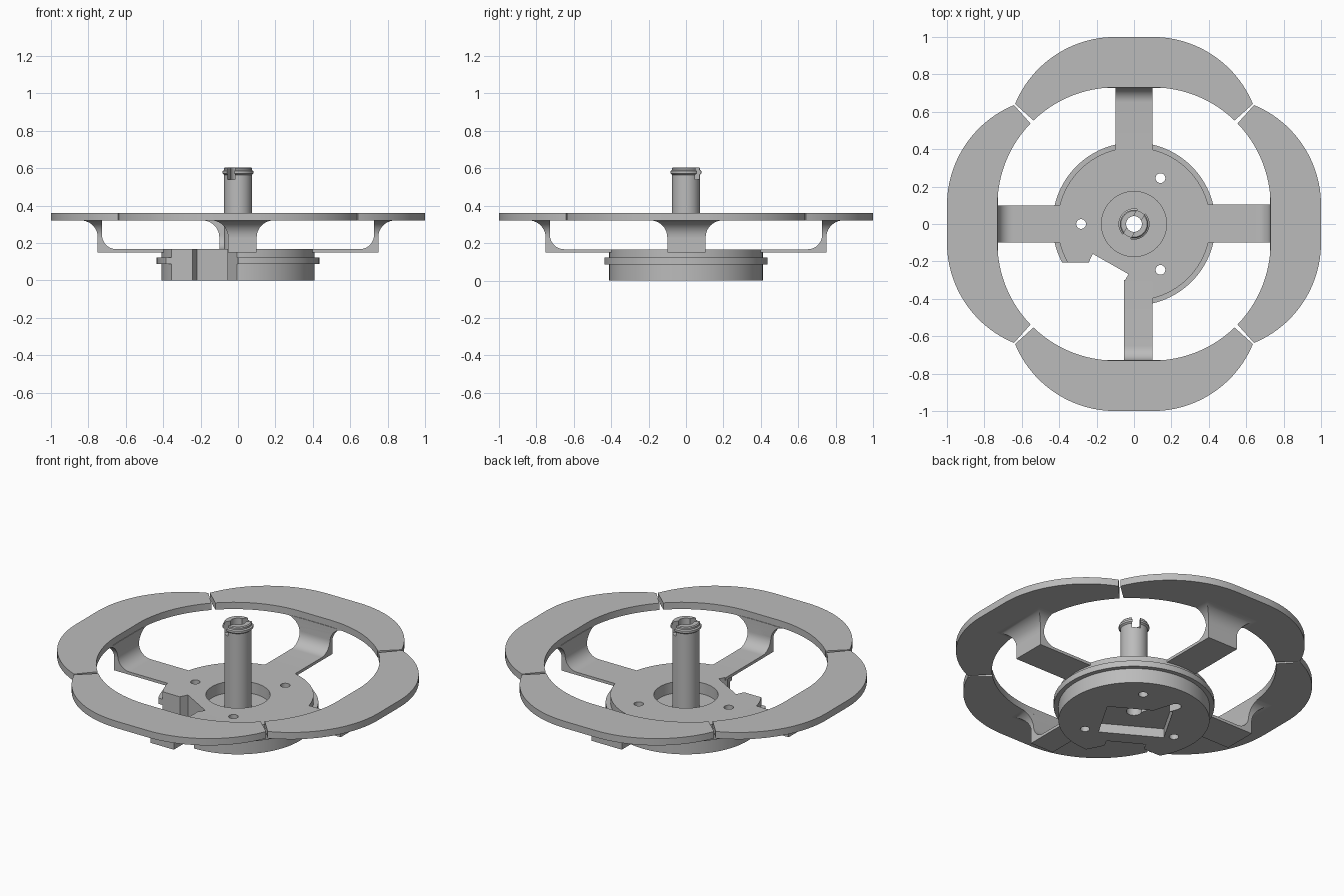
import bpy, bmesh, math
from mathutils import Matrix, Vector

old = bpy.data.objects.get("Cube")
if old:
    bpy.data.objects.remove(old, do_unlink=True)

grey = bpy.data.materials.new("plain grey")
grey.use_nodes = True
grey.diffuse_color = (0.5, 0.5, 0.5, 1)
grey.node_tree.nodes["Principled BSDF"].inputs["Base Color"].default_value = (0.5, 0.5, 0.5, 1)


def finish(name, bm):
    bmesh.ops.recalc_face_normals(bm, faces=bm.faces)
    mesh = bpy.data.meshes.new(name)
    bm.to_mesh(mesh)
    bm.free()
    mesh.materials.append(grey)
    ob = bpy.data.objects.new(name, mesh)
    bpy.context.collection.objects.link(ob)
    return ob


def arc(cx, cy, r, a0, a1, n):
    steps = [math.radians(a0 + (a1 - a0) * i / n) for i in range(n + 1)]
    return [(cx + r * math.cos(a), cy + r * math.sin(a)) for a in steps]


def loft(name, rings, matrix=Matrix()):
    """Closed skin through matching rings of points, capped at both ends."""
    bm = bmesh.new()
    rows = [[bm.verts.new(matrix @ Vector(p)) for p in ring] for ring in rings]
    for a, b in zip(rows, rows[1:]):
        for i in range(len(a)):
            j = (i + 1) % len(a)
            bm.faces.new((a[i], a[j], b[j], b[i]))
    bm.faces.new(rows[0])
    bm.faces.new(rows[-1])
    return finish(name, bm)


def prism(name, pts, z0, z1, matrix=Matrix()):
    return loft(name, [[(x, y, z) for x, y in pts] for z in (z0, z1)], matrix)


def turned(name, profile, n=96):
    """Solid of revolution from (radius, height) pairs."""
    return loft(name, [[(x, y, z) for x, y in arc(0, 0, r, 0, 360, n)[:-1]]
                       for r, z in profile])


def box(name, x0, x1, y0, y1, z0, z1, matrix=Matrix()):
    return prism(name, [(x0, y0), (x1, y0), (x1, y1), (x0, y1)], z0, z1, matrix)


def select(ob):
    bpy.ops.object.select_all(action='DESELECT')
    ob.select_set(True)
    bpy.context.view_layer.objects.active = ob


def cut(target, cutters):
    select(target)
    for c in cutters:
        mod = target.modifiers.new("cut", 'BOOLEAN')
        mod.operation = 'DIFFERENCE'
        mod.solver = 'EXACT'
        mod.object = c
        bpy.ops.object.modifier_apply(modifier=mod.name)
        bpy.data.objects.remove(c, do_unlink=True)


def turn(deg):
    return Matrix.Rotation(math.radians(deg), 4, 'Z')


parts = []
HUB_TOP = 0.167

# Rim: four equal segments with narrow diagonal gaps, drawn for the +y side
outer = arc(0.1, 0.42, 0.58, 22.5, 90, 24)
inner = arc(0.1, 0.1, 0.63, 46, 90, 20)
half = inner[::-1] + outer            # from inner middle round the end to outer middle
outline = half + [(-x, y) for x, y in half[::-1]]
for side, deg in (("back", 0), ("right", 90), ("front", 180), ("left", 270)):
    parts.append(prism("rim_" + side, outline, 0.32, 0.361, turn(deg)))

# Spokes: flat bar, filleted upright, and a flared foot under the rim
bar = [(0.36, 0.15), (0.75, 0.15), (0.75, 0.322), (0.727, 0.322)]
bar += arc(0.65, 0.244, 0.077, 0, -90, 10) + [(0.36, HUB_TOP)]
for side, deg, lo, hi in (("left", 0, -0.1, 0.105), ("back", 90, -0.1, 0.1),
                          ("right", 180, -0.1, 0.1), ("front", 270, -0.053, 0.1)):
    start = 0.3 if side == "front" else 0.38
    pts = [(max(start, r) if r > 0.36 else start, z) for r, z in bar]
    parts.append(loft("spoke_" + side, [[(r, y, z) for r, z in pts] for y in (lo, hi)], turn(deg)))
    rings = []
    for i in range(11):
        a = math.radians(9 * i)
        d, z = 0.09 * (1 - math.cos(a)), 0.231 + 0.09 * math.sin(a)
        rings.append([(0.727, lo - d, z), (0.75 + d, lo - d, z),
                      (0.75 + d, hi + d, z), (0.727, hi + d, z)])
    parts.append(loft("spoke_foot_" + side, rings, turn(deg)))

# Hub: turned disc with a flange
hub = turned("hub", [(0.41, 0), (0.41, 0.087), (0.436, 0.087), (0.436, 0.122),
                     (0.41, 0.122), (0.41, HUB_TOP)])
notch = [(-0.5, -0.205), (-0.242, -0.205), (-0.22, -0.16), (-0.03, -0.268),
         (-0.055, -0.315), (0, -0.42), (0, -0.6), (-0.5, -0.6)]
cutters = [prism("notch_cutter", notch, -0.1, 0.3),
           turned("recess_cutter", [(0.174, 0.1), (0.174, 0.3)]),
           turned("bore_cutter", [(0.042, -0.1), (0.042, 0.3)], 40),
           box("pocket_cutter", -0.18, 0.18, -0.14, 0.14, -0.1, 0.055,
               Matrix.Translation((-0.02, -0.01, 0)) @ turn(-30))]
for deg in (60, 180, 300):
    x, y = 0.283 * math.cos(math.radians(deg)), 0.283 * math.sin(math.radians(deg))
    cutters.append(prism("screw_hole_cutter", arc(x, y, 0.026, 0, 360, 24)[:-1], -0.1, 0.3))
# Round-ended groove leading out of the pocket on the underside
groove = arc(0.27, 0, 0.03, -90, 90, 10) + [(0, 0.03), (0, -0.03)]
cutters.append(prism("groove_cutter", groove, -0.1, 0.08, turn(107)))
cut(hub, cutters)
parts.append(hub)

# Shaft: hollow post with a snap lip and two slots at its tip
shaft = turned("shaft", [(0.074, 0.095), (0.074, 0.565), (0.083, 0.572), (0.083, 0.585),
                         (0.075, 0.59), (0.075, 0.6), (0.07, 0.605)], 64)
cut(shaft, [turned("shaft_bore_cutter", [(0.042, 0), (0.042, 0.8)], 40),
            box("slot_cutter", -0.2, 0.2, -0.023, 0.023, 0.54, 0.8, turn(60))])
parts.append(shaft)

for ob in parts:
    select(ob)
    bpy.ops.object.shade_smooth_by_angle(angle=math.radians(25))
